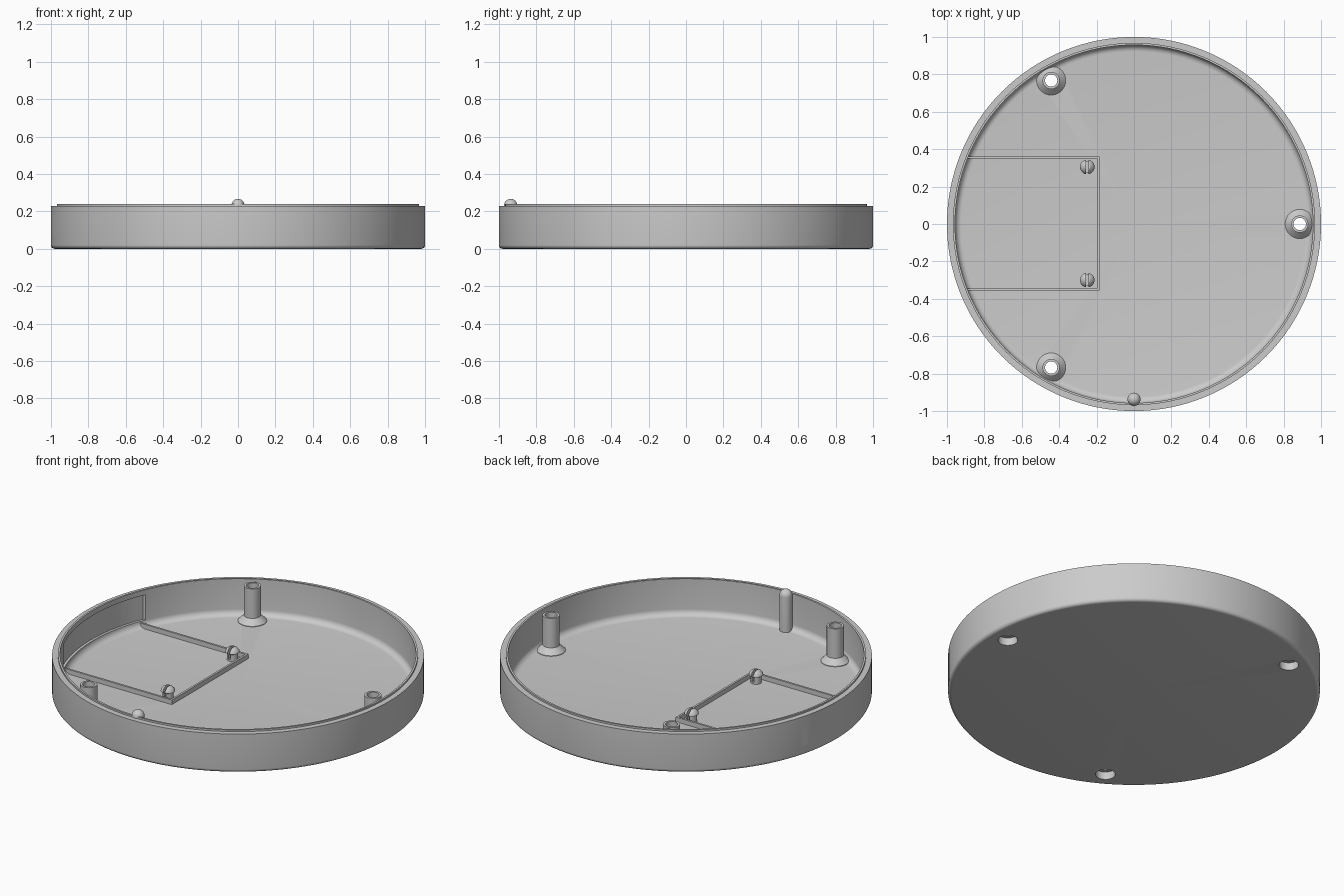
import bpy, bmesh, math
from mathutils import Matrix, Vector

old = bpy.data.objects.get("Cube")
if old:
    bpy.data.objects.remove(old, do_unlink=True)

grey = bpy.data.materials.new("light grey plastic")
grey.use_nodes = True
grey.diffuse_color = (0.6, 0.6, 0.6, 1)
grey.node_tree.nodes["Principled BSDF"].inputs["Base Color"].default_value = (0.6, 0.6, 0.6, 1)

FLOOR = 0.025
WALL = 0.957


def finish(name, bm, loc=(0, 0, 0)):
    bmesh.ops.recalc_face_normals(bm, faces=bm.faces)
    mesh = bpy.data.meshes.new(name)
    bm.to_mesh(mesh)
    bm.free()
    mesh.materials.append(grey)
    ob = bpy.data.objects.new(name, mesh)
    ob.location = loc
    bpy.context.collection.objects.link(ob)
    return ob


def activate(ob):
    bpy.ops.object.select_all(action='DESELECT')
    ob.select_set(True)
    bpy.context.view_layer.objects.active = ob


def smooth(ob):
    activate(ob)
    bpy.ops.object.shade_smooth_by_angle(angle=math.radians(32))


def lathe(name, profile, loc=(0, 0, 0), steps=32, closed=True):
    bm = bmesh.new()
    verts = [bm.verts.new((r, 0, z)) for r, z in profile]
    edges = [bm.edges.new(p) for p in zip(verts, verts[1:])]
    if closed:
        edges.append(bm.edges.new((verts[-1], verts[0])))
    bmesh.ops.spin(bm, geom=verts + edges, cent=(0, 0, 0), axis=(0, 0, 1),
                   angle=math.tau, steps=steps)
    bmesh.ops.remove_doubles(bm, verts=bm.verts, dist=1e-5)
    return finish(name, bm, loc)


def rod(name, radius, length, centre, along_x=False):
    bm = bmesh.new()
    bmesh.ops.create_cone(bm, cap_ends=True, segments=32, radius1=radius,
                          radius2=radius, depth=length)
    if along_x:
        bm.transform(Matrix.Rotation(math.pi / 2, 4, 'Y'))
    return finish(name, bm, centre)


def box(name, size, centre):
    bm = bmesh.new()
    bmesh.ops.create_cube(bm, size=1)
    bmesh.ops.scale(bm, vec=size, verts=bm.verts)
    return finish(name, bm, centre)


def cut(target, cutter):
    cutter.hide_render = True
    mod = target.modifiers.new("cut", 'BOOLEAN')
    mod.operation = 'DIFFERENCE'
    mod.solver = 'EXACT'
    mod.object = cutter
    activate(target)
    bpy.ops.object.modifier_apply(modifier=mod.name)
    bpy.data.objects.remove(cutter, do_unlink=True)


def arc(r, z, radius, start, end, n=6):
    angles = [math.radians(start + (end - start) * i / n) for i in range(n + 1)]
    return [(r + radius * math.cos(a), z + radius * math.sin(a)) for a in angles]


# Round tray with rounded lower edge, stepped rim and filleted floor
tray = lathe("tray", [(0, 0)] + arc(0.98, 0.02, 0.02, -90, 0)
             + [(1, 0.23), (0.968, 0.23), (0.968, 0.24), (WALL, 0.24)]
             + arc(WALL - 0.035, FLOOR + 0.035, 0.035, 0, -90)
             + [(0, FLOOR)], steps=128, closed=False)

# Thinned wall behind the ports
bm = bmesh.new()
half = math.asin(0.385 / 0.972)
ring = [(-0.8, -0.385), (-0.8, 0.385)]
for i in range(17):
    a = math.pi - half + 2 * half * i / 16
    ring.append((0.972 * math.cos(a), 0.972 * math.sin(a)))
face = bm.faces.new([bm.verts.new((x, y, 0.06)) for x, y in ring])
grown = bmesh.ops.extrude_face_region(bm, geom=[face])["geom"]
bmesh.ops.translate(bm, vec=Vector((0, 0, 0.15)),
                    verts=[g for g in grown if isinstance(g, bmesh.types.BMVert)])
cut(tray, finish("pocket_cutter", bm))

# Port holes through the wall
for y, z, radius in [(0.26, 0.095, 0.03), (0.085, 0.095, 0.03),
                     (-0.075, 0.095, 0.03), (-0.2, 0.135, 0.053)]:
    cut(tray, rod("port_cutter", radius, 0.25, (-0.97, y, z), along_x=True))

# Three hollow screw posts with flared feet and countersunk undersides
for i in range(3):
    a = math.tau * i / 3
    x, y = 0.886 * math.cos(a), 0.886 * math.sin(a)
    cut(tray, rod("screw_cutter", 0.053, 0.2, (x, y, 0)))
    post = lathe(f"screw_post_{i + 1}",
                 [(0.033, 0.045), (0.033, 0.235), (0.046, 0.235), (0.046, 0.06),
                  (0.078, FLOOR + 0.003), (0.078, 0.015), (0.053, 0.015),
                  (0.053, 0.045)], (x, y, 0))
    smooth(post)
smooth(tray)

# Round-topped locating pin
pin = lathe("locating_pin", [(0, 0.015), (0.035, 0.015)]
            + arc(0, 0.232, 0.035, 0, 90, 8), (0, -0.937, 0), closed=False)
smooth(pin)

# Low rails around the circuit board bay
rail_z, rail_h = 0.035, 0.035
for side, y in (("left", 0.355), ("right", -0.35)):
    box(f"bay_rail_{side}", (0.715, 0.012, rail_h), (-0.5425, y, rail_z))
box("bay_rail_end", (0.012, 0.717, rail_h), (-0.191, 0.0025, rail_z))

# Split snap pegs
for n, y in enumerate((0.305, -0.3)):
    peg = lathe(f"snap_peg_{n + 1}",
                [(0, 0.015), (0.03, 0.015), (0.03, 0.065), (0.039, 0.07),
                 (0.037, 0.08), (0.026, 0.093), (0.015, 0.1), (0, 0.1)],
                (-0.25, y, 0), closed=False)
    cut(peg, box("slot_cutter", (0.014, 0.2, 0.2), (-0.25, y, FLOOR + 0.11)))
    smooth(peg)
